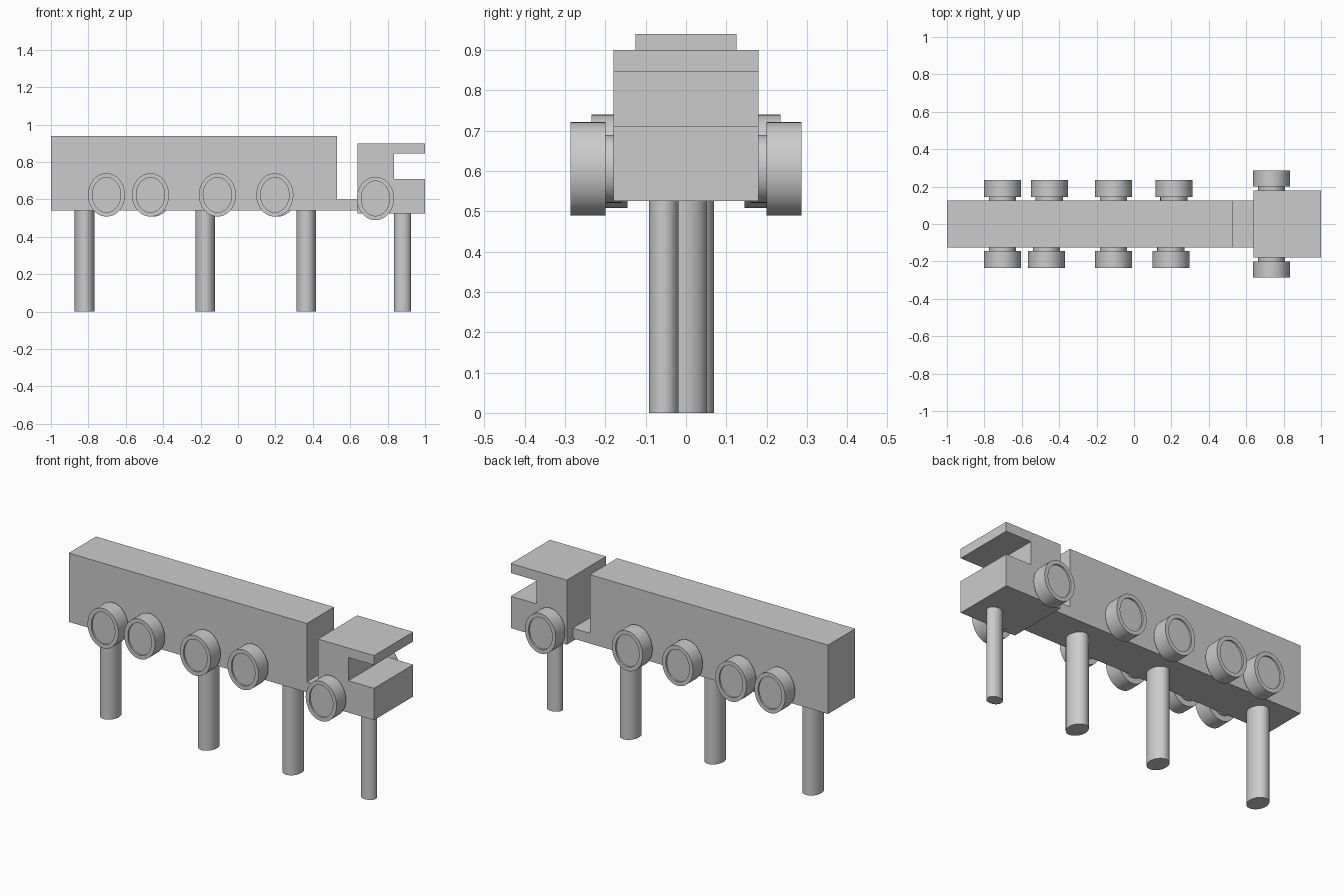
import bpy, bmesh
from math import pi
from mathutils import Matrix

old = bpy.data.objects.get("Cube")
if old:
    bpy.data.objects.remove(old, do_unlink=True)

GREY = (0.6, 0.6, 0.6, 1.0)
mat = bpy.data.materials.new("plain_grey")
mat.use_nodes = True
mat.diffuse_color = GREY
mat.node_tree.nodes["Principled BSDF"].inputs["Base Color"].default_value = GREY


def finish(name, bm, smooth=False):
    bmesh.ops.recalc_face_normals(bm, faces=bm.faces)
    mesh = bpy.data.meshes.new(name)
    bm.to_mesh(mesh)
    bm.free()
    mesh.materials.append(mat)
    obj = bpy.data.objects.new(name, mesh)
    bpy.context.collection.objects.link(obj)
    if smooth:
        bpy.ops.object.select_all(action='DESELECT')
        obj.select_set(True)
        bpy.context.view_layer.objects.active = obj
        bpy.ops.object.shade_smooth_by_angle()
    return obj


def prism(name, profile, half_width):
    """Extrude a side profile of (x, z) points across the width."""
    bm = bmesh.new()
    face = bm.faces.new([bm.verts.new((x, -half_width, z)) for x, z in profile])
    side = bmesh.ops.extrude_face_region(bm, geom=[face])["geom"]
    verts = [v for v in side if isinstance(v, bmesh.types.BMVert)]
    bmesh.ops.translate(bm, verts=verts, vec=(0, 2 * half_width, 0))
    return finish(name, bm)


def box(name, x0, x1, z0, z1, half_width):
    return prism(name, [(x0, z0), (x1, z0), (x1, z1), (x0, z1)], half_width)


def cylinder(bm, radii, depth, matrix):
    made = bmesh.ops.create_cone(bm, cap_ends=True, segments=48, radius1=1,
                                 radius2=1, depth=depth)
    bmesh.ops.scale(bm, verts=made["verts"], vec=(radii[0], radii[1], 1))
    bmesh.ops.transform(bm, verts=made["verts"], matrix=matrix)


def wheel(name, x, z, side, body, inner, outer):
    """Oval wheel with a shallow recessed hub and a short axle stub."""
    bm = bmesh.new()
    turn = Matrix.Rotation(-side * pi / 2, 4, 'X')
    middle = Matrix.Translation((x, side * (inner + outer) / 2, z))
    cylinder(bm, (0.099, 0.116), outer - inner, middle @ turn)
    bm.normal_update()
    cap = max(bm.faces, key=lambda f: f.calc_center_median().y * side)
    bmesh.ops.inset_region(bm, faces=[cap], thickness=0.023)
    rim = bmesh.ops.extrude_face_region(bm, geom=[cap])["geom"]
    verts = [v for v in rim if isinstance(v, bmesh.types.BMVert)]
    bmesh.ops.translate(bm, verts=verts, vec=(0, -side * 0.01, 0))
    bmesh.ops.delete(bm, geom=[f for f in [cap] if f.is_valid], context='FACES')
    start = body - 0.02
    stub = Matrix.Translation((x, side * (start + inner) / 2, z))
    cylinder(bm, (0.073, 0.084), inner - start, stub @ turn)
    finish(name, bm, True)


def leg(name, x, y, radii, top):
    bm = bmesh.new()
    cylinder(bm, radii, top, Matrix.Translation((x, y, top / 2)))
    finish(name, bm, True)


# Long trailer body and the low hitch joining it to the cab
box("trailer", -1, 0.53, 0.54, 0.94, 0.125)
box("hitch", 0.53, 0.64, 0.54, 0.60, 0.125)

# Cab with an open slot across its nose
prism("cab", [(0.64, 0.525), (1, 0.525), (1, 0.71), (0.835, 0.71),
              (0.835, 0.845), (1, 0.845), (1, 0.90), (0.64, 0.90)], 0.18)

# Wheels on each side
rows = {"right": (-1, (-0.703, -0.468, -0.11, 0.197)),
        "left": (1, (-0.703, -0.453, -0.11, 0.213))}
for label, (side, places) in rows.items():
    for i, x in enumerate(places):
        wheel(f"trailer_wheel_{label}_{i + 1}", x, 0.624, side, 0.125, 0.145, 0.235)
    wheel(f"cab_wheel_{label}", 0.735, 0.605, side, 0.18, 0.20, 0.287)

# Supporting posts
for i, (x, y) in enumerate([(-0.82, 0.003), (-0.175, -0.018), (0.365, -0.014)]):
    leg(f"trailer_post_{i + 1}", x, y, (0.053, 0.066), 0.55)
leg("cab_post", 0.88, -0.055, (0.045, 0.037), 0.53)
